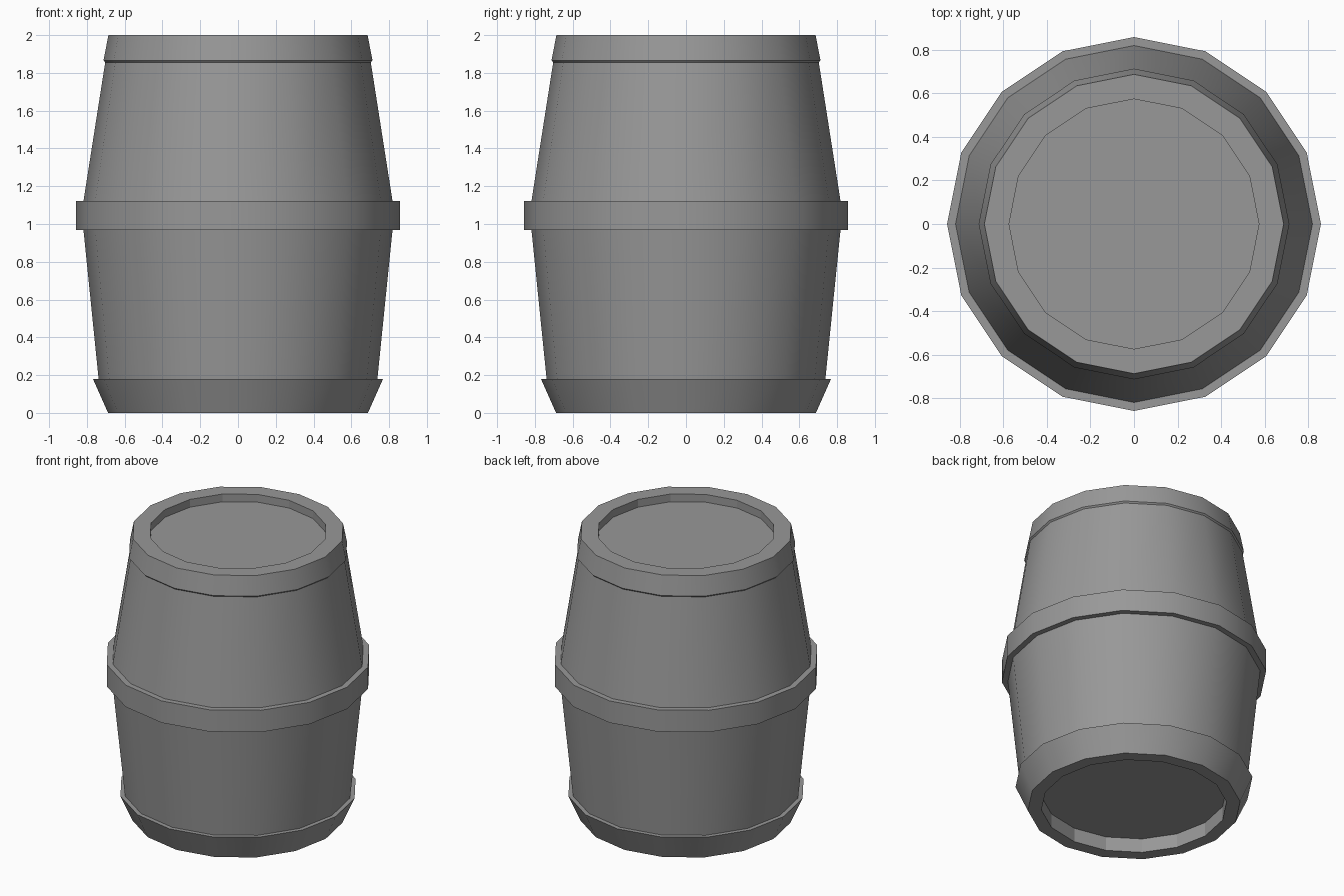
import bpy, bmesh
from math import sin, cos, tau, radians

if "Cube" in bpy.data.objects:
    bpy.data.objects.remove(bpy.data.objects["Cube"])

SIDES = 16

grey = bpy.data.materials.new("dark_grey")
grey.diffuse_color = (0.315, 0.315, 0.315, 1)
grey.use_nodes = True
grey.node_tree.nodes["Principled BSDF"].inputs["Base Color"].default_value = grey.diffuse_color


def lathe(name, profile):
    """Spin a (radius, z) profile into a closed 16-sided solid with flat end caps."""
    bm = bmesh.new()
    rings = [[bm.verts.new((r * cos(tau * i / SIDES), r * sin(tau * i / SIDES), z))
              for i in range(SIDES)] for r, z in profile]
    for low, high in zip(rings, rings[1:]):
        for i in range(SIDES):
            j = (i + 1) % SIDES
            bm.faces.new((low[i], low[j], high[j], high[i]))
    bm.faces.new(rings[0][::-1])
    bm.faces.new(rings[-1])
    bmesh.ops.recalc_face_normals(bm, faces=bm.faces)
    mesh = bpy.data.meshes.new(name)
    bm.to_mesh(mesh)
    bm.free()
    mesh.materials.append(grey)
    obj = bpy.data.objects.new(name, mesh)
    bpy.context.collection.objects.link(obj)
    bpy.context.view_layer.objects.active = obj
    obj.select_set(True)
    bpy.ops.object.shade_smooth_by_angle(angle=radians(30))
    obj.select_set(False)
    return obj


# Outer outline of the barrel, from the bottom recess up to the lid
base = [(0.60, 0.10), (0.60, 0), (0.688, 0), (0.768, 0.18), (0.738, 0.18)]
middle_hoop = [(0.818, 0.967), (0.857, 0.967), (0.857, 1.122), (0.818, 1.122)]
top_hoop = [(0.703, 1.856), (0.712, 1.866), (0.686, 2.0)]
lid = [(0.573, 2.0), (0.573, 1.945)]

barrel = lathe("barrel", base + middle_hoop + top_hoop + lid)

# Flat-faced walls inside the two end recesses
for face in barrel.data.polygons:
    if face.center.to_2d().length < 0.61:
        face.use_smooth = False
